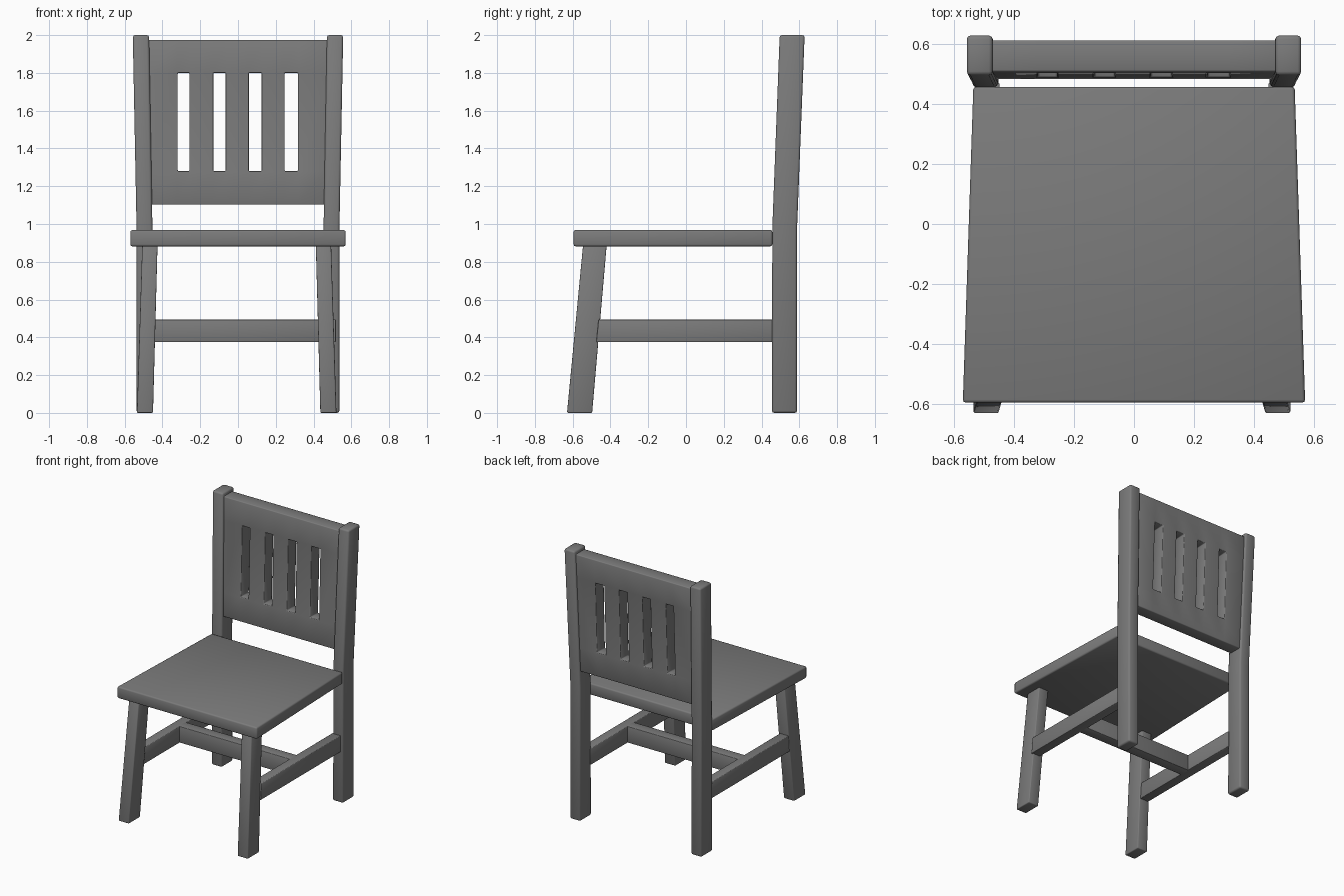
import bpy, bmesh

if "Cube" in bpy.data.objects:
    bpy.data.objects.remove(bpy.data.objects["Cube"])

dark = bpy.data.materials.new("dark_grey")
dark.diffuse_color = (0.2, 0.2, 0.2, 1)
dark.use_nodes = True
dark.node_tree.nodes["Principled BSDF"].inputs["Base Color"].default_value = dark.diffuse_color


def finish(name, bm, bevel):
    bmesh.ops.recalc_face_normals(bm, faces=bm.faces)
    for f in bm.faces:
        f.smooth = True
    mesh = bpy.data.meshes.new(name)
    bm.to_mesh(mesh)
    bm.free()
    mesh.materials.append(dark)
    ob = bpy.data.objects.new(name, mesh)
    bpy.context.collection.objects.link(ob)
    mod = ob.modifiers.new("soft_edges", "BEVEL")
    mod.width = bevel
    mod.segments = 2
    mod.limit_method = "ANGLE"
    return ob


def loft(name, sections, bevel=0.006, side=1, shift=0.0):
    """Join rectangles (x0, x1, y0, y1, z) from bottom to top; side=-1 mirrors in x."""
    bm = bmesh.new()
    rings = []
    for x0, x1, y0, y1, z in sections:
        rings.append([bm.verts.new((side * x + shift, y, z))
                      for x, y in ((x0, y0), (x1, y0), (x1, y1), (x0, y1))])
    for a, b in zip(rings, rings[1:]):
        for i in range(4):
            j = (i + 1) % 4
            bm.faces.new((a[i], a[j], b[j], b[i]))
    bm.faces.new(rings[0])
    bm.faces.new(rings[-1])
    return finish(name, bm, bevel)


# Seat, narrower towards the back
bm = bmesh.new()
rings = [[bm.verts.new((x, y, z)) for x, y in
          ((-0.57, -0.595), (0.57, -0.595), (0.535, 0.457), (-0.535, 0.457))]
         for z in (0.882, 0.968)]
bm.faces.new(rings[0])
bm.faces.new(rings[1])
for i in range(4):
    j = (i + 1) % 4
    bm.faces.new((rings[0][i], rings[0][j], rings[1][j], rings[1][i]))
finish("seat", bm, 0.01)

# Legs, back posts and side stretchers, one of each per side
for side, label in ((-1, "left"), (1, "right")):
    loft("front_leg_" + label,
         [(0.443, 0.528, -0.63, -0.497, 0), (0.419, 0.5, -0.545, -0.42, 0.888)],
         side=side, shift=-0.007)
    loft("back_post_" + label,
         [(0.452, 0.537, 0.455, 0.588, 0), (0.453, 0.537, 0.457, 0.588, 0.98),
          (0.471, 0.557, 0.496, 0.628, 2.0)], 0.012, side)
    loft("side_stretcher_" + label,
         [(0.448, 0.518, -0.475, 0.47, 0.374), (0.448, 0.518, -0.463, 0.47, 0.494)],
         0.004, side)

# Cross stretcher joining the side stretchers
loft("cross_stretcher",
     [(-0.46, 0.46, -0.04, 0.04, 0.374), (-0.46, 0.46, -0.04, 0.04, 0.494)], 0.004)

# Back panel with four slots, leaning with the posts
slots = [(-0.319, -0.257), (-0.131, -0.065), (0.057, 0.125), (0.246, 0.318)]
xs = [-0.47] + [x for s in slots for x in s] + [0.47]
zs = [1.102, 1.28, 1.8, 1.975]
bm = bmesh.new()
grid = [[bm.verts.new((x * (1 + 0.03 * (z - 1.105)) if abs(x) > 0.4 else x,
                       0.482 + 0.029 * (z - 1.105), z)) for x in xs] for z in zs]
for r in range(3):
    for c in range(len(xs) - 1):
        if r == 1 and c % 2 == 1:
            continue
        bm.faces.new((grid[r][c], grid[r][c + 1], grid[r + 1][c + 1], grid[r + 1][c]))
ext = bmesh.ops.extrude_face_region(bm, geom=bm.faces[:], use_keep_orig=True)
for v in ext["geom"]:
    if isinstance(v, bmesh.types.BMVert):
        v.co.y = 0.578 + 0.038 * (v.co.z - 1.105)
finish("back_panel", bm, 0.006)
